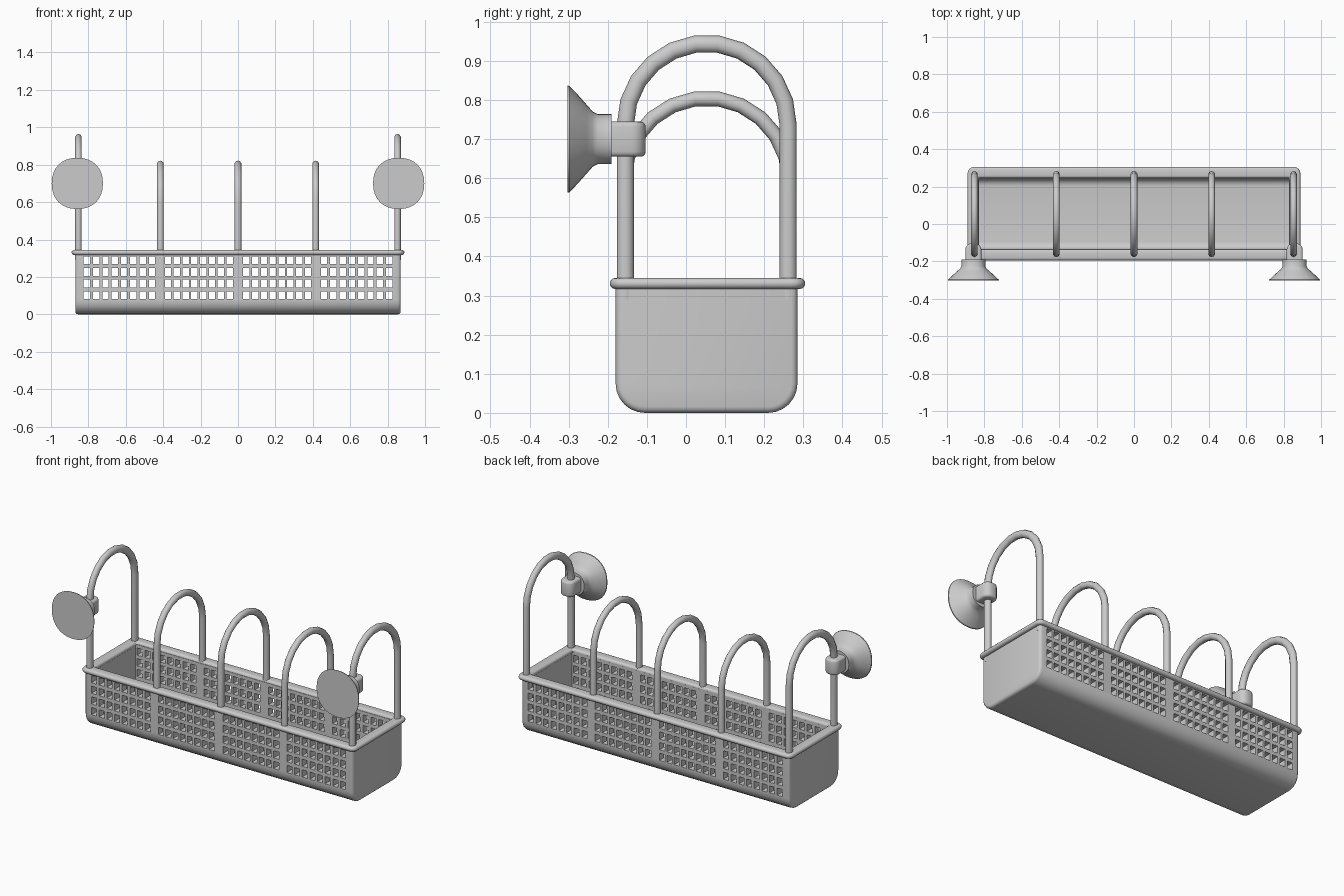
import bpy, bmesh
from math import sin, cos, pi, copysign
from mathutils import Vector

if "Cube" in bpy.data.objects:
    bpy.data.objects.remove(bpy.data.objects["Cube"])

YC = 0.053          # centre line of the basket in y


def finish(bm, name, angle=0.6):
    bmesh.ops.recalc_face_normals(bm, faces=bm.faces)
    me = bpy.data.meshes.new(name)
    bm.to_mesh(me)
    bm.free()
    ob = bpy.data.objects.new(name, me)
    bpy.context.collection.objects.link(ob)
    smooth(ob, angle)
    return ob


def smooth(ob, angle):
    bpy.ops.object.select_all(action='DESELECT')
    ob.select_set(True)
    bpy.context.view_layer.objects.active = ob
    bpy.ops.object.shade_smooth_by_angle(angle=angle)


def loft(name, rings, loop=False, angle=0.6):
    """Skin a list of closed rings; cap the ends unless the rings form a loop."""
    bm = bmesh.new()
    vs = [[bm.verts.new(p) for p in r] for r in rings]
    n = len(vs[0])
    for k in range(len(vs) if loop else len(vs) - 1):
        a, b = vs[k], vs[(k + 1) % len(vs)]
        for i in range(n):
            j = (i + 1) % n
            bm.faces.new((a[i], a[j], b[j], b[i]))
    if not loop:
        bm.faces.new(vs[0])
        bm.faces.new(vs[-1])
    return finish(bm, name, angle)


def arc(cx, cy, r, a0, a1, n):
    return [(cx + r * cos(a0 + (a1 - a0) * i / n), cy + r * sin(a0 + (a1 - a0) * i / n))
            for i in range(n + 1)]


def section(x, inset, y0, y1, z0, z1, r):
    """Trough cross-section with rounded bottom corners."""
    y0, y1, z0, r = y0 + inset, y1 - inset, z0 + inset, r - inset
    pts = [(y0, z1)] + arc(y0 + r, z0 + r, r, pi, 1.5 * pi, 6)
    pts += arc(y1 - r, z0 + r, r, 1.5 * pi, 2 * pi, 6) + [(y1, z1)]
    return [(x, y, z) for y, z in pts]


# Basket: solid trough with softened ends
b = 0.016
steps = [(b * (1 - sin(t)), b * (1 - cos(t))) for t in (pi / 2, pi / 3, pi / 6, 0)]
ends = [(-0.87 + dx, i) for i, dx in [(dx, i) for i, dx in
        [(b * (1 - sin(t)), b * (1 - cos(t))) for t in (0, pi / 6, pi / 3, pi / 2)]][::1]]
ends = [(-0.87 + b * (1 - cos(t)), b * (1 - sin(t))) for t in (0, pi / 6, pi / 3, pi / 2)]
ends += [(-x, i) for x, i in reversed(ends)]
basket = loft("basket", [section(x, i, -0.18, 0.285, 0, 0.33, 0.075) for x, i in ends])

# Cutters: inner cavity and the grid of square holes
cavity = loft("cavity_cutter", [section(x, 0, -0.135, 0.243, 0.035, 0.5, 0.04)
                                for x in (-0.835, 0.835)])
bm = bmesh.new()
for side in (-1, 1):
    for first, last in ((0.045, 0.374), (0.460, 0.808)):
        for c in range(8):
            x = side * (first + (last - first) * c / 7)
            for row in range(4):
                g = bmesh.ops.create_cube(bm, size=1)
                for v in g["verts"]:
                    v.co = Vector((x + v.co.x * 0.034, YC + v.co.y * 0.7,
                                   0.102 + 0.0625 * row + v.co.z * 0.042))
holes = finish(bm, "hole_cutter")

for cutter in (cavity, holes):
    m = basket.modifiers.new(cutter.name, 'BOOLEAN')
    m.operation, m.solver, m.object = 'DIFFERENCE', 'EXACT', cutter
    bpy.context.view_layer.objects.active = basket
    bpy.ops.object.modifier_apply(modifier=m.name)
for cutter in (cavity, holes):
    bpy.data.objects.remove(cutter)
smooth(basket, 0.6)


# Rim: rounded bead running round the top of the basket
def rim_ring(inset, z):
    hx, hy, r = 0.89 - inset, 0.25 - inset, max(0.035 - inset, 0.006)
    pts = []
    for k, (sx, sy) in enumerate(((1, 1), (-1, 1), (-1, -1), (1, -1))):
        pts += arc(sx * (hx - r), sy * (hy - r), r, k * pi / 2, (k + 1) * pi / 2, 4)
    return [(x, y + 0.055, z) for x, y in pts]


R = 0.014
profile = arc(R, 0.331, R, pi * 1.5, pi * 0.5, 6) + arc(0.06 - R, 0.331, R, pi / 2, -pi / 2, 6)
loft("rim", [rim_ring(i, z) for i, z in profile], loop=True)


# Arched hoops
def hoop(name, x, top, ry, rx=0.0185):
    rad = 0.23 - ry
    zc = top - ry - rad
    path = [(YC - rad, 0.29, pi)]
    path += [(YC + rad * cos(a), zc + rad * sin(a), a)
             for a in [pi * (1 - i / 11) for i in range(12)]]
    path += [(YC + rad, 0.29, 0)]
    rings = []
    for y, z, a in path:
        rings.append([(x + rx * cos(t), y + ry * sin(t) * cos(a), z + ry * sin(t) * sin(a))
                      for t in [2 * pi * (k + 0.5) / 10 for k in range(10)]])
    loft(name, rings, angle=0.9)


for i, x in enumerate((-0.415, 0, 0.415)):
    hoop(f"middle_hoop_{i + 1}", x, 0.824, 0.019)


# Suction cup outline, slightly squared circle
def cup_ring(x, r, y):
    pts = []
    for k in range(32):
        c, s = cos(2 * pi * k / 32), sin(2 * pi * k / 32)
        pts.append((x + r * copysign(abs(c) ** 0.9, c), y, 0.70 + r * copysign(abs(s) ** 0.9, s)))
    return pts


# Clip outline: block with a rounded back, wrapped round the hoop leg
def clip_ring(x, inset, z):
    h, r = 0.043 - inset, 0.036 - inset
    back = -0.103 - inset
    pts = [(-h, -0.2)] + arc(-h + r, back - r, r, pi, pi / 2, 5)
    pts += arc(h - r, back - r, r, pi / 2, 0, 5) + [(h, -0.2)]
    return [(x + px, py, z) for px, py in pts]


for side, label in ((-1, "left"), (1, "right")):
    hoop(f"{label}_end_hoop", side * 0.853, 0.967, 0.022)
    x = side * 0.859
    loft(f"{label}_suction_cup", [cup_ring(x, r, y) for r, y in (
        (0.137, -0.303), (0.136, -0.298), (0.114, -0.277), (0.088, -0.254),
        (0.071, -0.239), (0.064, -0.226), (0.064, -0.191))])
    c = 0.013
    levels = [(c * (1 - sin(t)), 0.655 + c * (1 - cos(t))) for t in (0, pi / 6, pi / 3, pi / 2)]
    levels += [(i, 1.4 - z) for i, z in reversed(levels)]
    loft(f"{label}_clip", [clip_ring(x, i, z) for i, z in levels])
